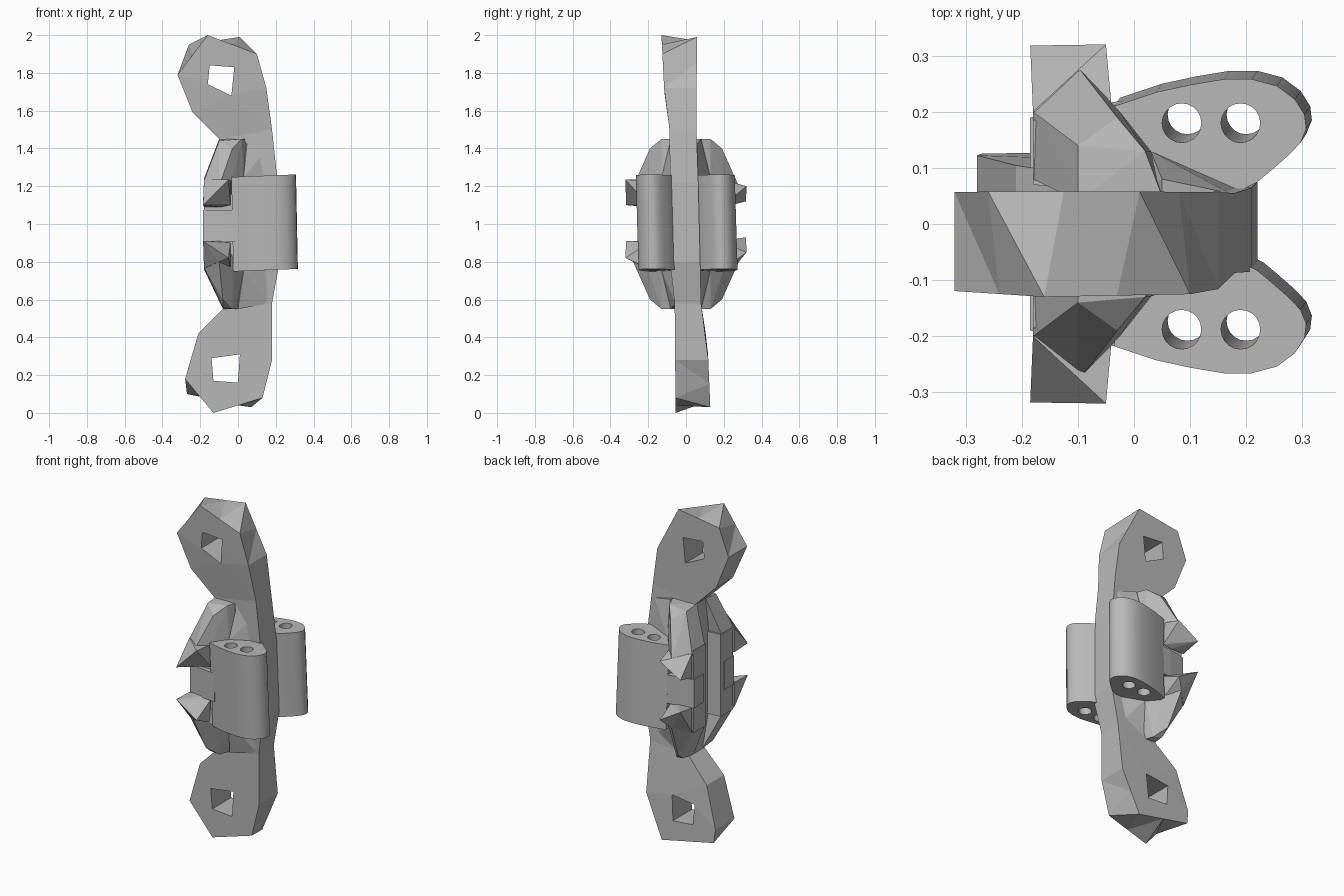
import bpy, bmesh, math
from mathutils import Vector

old = bpy.data.objects.get("Cube")
if old:
    bpy.data.objects.remove(old, do_unlink=True)

grey = bpy.data.materials.new("plain_grey")
grey.use_nodes = True
COLOUR = (0.48, 0.48, 0.48, 1)
grey.diffuse_color = COLOUR
grey.node_tree.nodes["Principled BSDF"].inputs["Base Color"].default_value = COLOUR


def finish(bm, name, smooth=False):
    bmesh.ops.recalc_face_normals(bm, faces=bm.faces)
    mesh = bpy.data.meshes.new(name)
    bm.to_mesh(mesh)
    bm.free()
    mesh.materials.append(grey)
    obj = bpy.data.objects.new(name, mesh)
    bpy.context.collection.objects.link(obj)
    if smooth:
        bpy.ops.object.select_all(action='DESELECT')
        obj.select_set(True)
        bpy.context.view_layer.objects.active = obj
        bpy.ops.object.shade_smooth_by_angle(angle=math.radians(35))
    return obj


def slab(name, loops, place, smooth=False):
    """Fill an outline with holes, extrude it, then place(u, v, side) each vertex."""
    bm = bmesh.new()
    for loop in loops:
        vs = [bm.verts.new((u, v, 0)) for u, v in loop]
        for a, b in zip(vs, vs[1:] + vs[:1]):
            bm.edges.new((a, b))
    bmesh.ops.triangle_fill(bm, edges=bm.edges[:], use_beauty=True, normal=(0, 0, 1))
    ext = bmesh.ops.extrude_face_region(bm, geom=bm.faces[:], use_keep_orig=True)
    for g in ext["geom"]:
        if isinstance(g, bmesh.types.BMVert):
            g.co.z = 1
    for v in bm.verts:
        v.co = Vector(place(*v.co))
    bmesh.ops.triangulate(bm, faces=[f for f in bm.faces if len(f.verts) > 3])
    return finish(bm, name, smooth)


def hull(name, points, sy=1, sz=1):
    """Convex solid, mirrored across y = 0 and z = 1."""
    bm = bmesh.new()
    for x, y, z in points:
        bm.verts.new((x, sy * y, 1 + sz * z))
    res = bmesh.ops.convex_hull(bm, input=bm.verts[:])
    loose = [g for g in res["geom_interior"] if isinstance(g, bmesh.types.BMVert)]
    bmesh.ops.delete(bm, geom=loose, context='VERTS')
    return finish(bm, name)


def lerp(table, z):
    for (a, p), (b, q) in zip(table, table[1:]):
        if z <= b:
            return p + (q - p) * (z - a) / (b - a)
    return table[-1][1]


def circle(cx, cy, r, n=20):
    return [(cx + r * math.cos(i * math.tau / n), cy + r * math.sin(i * math.tau / n))
            for i in range(n)]


# Central arm with an eye at each end; its thickness varies with height
outline = [(-.13, 0), (.07, .03), (.13, .08), (.18, .28), (.18, .58), (.22, .8), (.21, 1.22),
           (.18, 1.5), (.15, 1.72), (.1, 1.9), (.01, 1.99), (-.16, 2), (-.26, 1.95),
           (-.32, 1.79), (-.24, 1.59), (-.1, 1.45), (-.1, 1.22), (-.1, .8), (-.08, .55),
           (-.21, .42), (-.28, .18), (-.27, .1)]
top_eye = [(-.15, 1.84), (-.02, 1.83), (-.035, 1.68), (-.16, 1.74)]
low_eye = [(-.14, .29), (.01, .31), (0, .16), (-.13, .17)]
front_y = [(0, -.055), (.58, -.06), (.8, -.085), (1.22, -.085), (1.45, -.08), (1.7, -.115), (2, -.13)]
back_y = [(0, .13), (.35, .115), (.58, .08), (.8, .075), (1.22, .065), (1.45, .055), (2, .058)]

# Corners of the eyes alternate between the two faces, giving triangular facets
front_corners = [(-.13, 0), (.13, .08), (.1, 1.9), (-.16, 2)]
back_corners = [(.07, .03), (-.27, .1), (.01, 1.99), (-.26, 1.95)]


def place_arm(u, v, s):
    for corner in (front_corners if s else back_corners):
        if math.dist(corner, (u, v)) < 1e-3:
            i = outline.index(corner)
            a, b = outline[i - 1], outline[(i + 1) % len(outline)]
            u, v = (a[0] + b[0]) / 2, (a[1] + b[1]) / 2
            break
    return u, lerp(back_y if s else front_y, v), v


slab("central_arm", [outline, top_eye, low_eye], place_arm)

# Rounded lobes with two bores each, leaning slightly
lobe = [(-.035, .21), (.04, .235), (.1, .248), (.16, .258), (.21, .258), (.255, .246), (.287, .222),
        (.304, .195), (.307, .17), (.297, .145), (.275, .122), (.25, .1), (.22, .075),
        (.17, .05), (.1, .075), (.02, .1), (-.035, .12)]
claw_heights = {(-1, 1): (.1, .235), (-1, -1): (.09, .18), (1, 1): (.12, .2), (1, -1): (.07, .15)}
for side, sy in (("front", -1), ("back", 1)):
    shift = -.008 if sy < 0 else 0
    bores = [circle(x, .18, .035) for x in (.085, .19)]
    slab(side + "_lobe", [lobe, *bores],
         lambda u, v, s: (u + .01 * (1 - s), sy * v + shift + .015 * (1 - s),
                          .75 + .5 * s + .04 * u), True)

    # Strap running from the lobe to the far edge, and the inner block beneath it
    hull(side + "_strap", [(x, y, z) for x, y in ((-.185, .1), (-.185, .19), (-.08, .212),
                                                  (0, .222), (0, .1)) for z in (-.095, .075)], sy)
    hull(side + "_inner_block", [(x, y, z) for x, y in ((-.18, .07), (-.18, .185), (.02, .19), (.02, .05))
                                 for z in (-.245, .245)], sy)

    # Faceted shoulders, their flares towards the lobes, and broad claws
    for level, sz in (("upper", 1), ("lower", -1)):
        near, far = (-.1, .05) if sz > 0 else (-.08, 0)
        hull(f"{side}_{level}_shoulder",
             [(near, .04, .45), (far, .05, .45), (near, .14, .44), (far - .03, .13, .45),
              (far - .08, .19, .4), (-.18, .08, .24), (-.18, .2, .23), (-.1, .28, .2),
              (-.025, .2, .24), (.03, .13, .245), (.05, .06, .245), (-.15, .1, .15), (-.02, .17, .15)],
             sy, sz)
        hull(f"{side}_{level}_flare",
             [(far, .04, .45), (far, .08, .45), (.17, .04, .42), (.17, .055, .42), (.19, .04, .245),
              (.19, .06, .245), (.03, .13, .245), (-.02, .05, .245), (.1, .06, .2)], sy, sz)
        outer, inner = claw_heights[sy, sz]
        hull(f"{side}_{level}_claw",
             [(-.185, .318, outer), (-.05, .32, inner), (-.18, .2, .235), (-.1, .28, .2),
              (-.04, .21, .23), (-.09, .2, .09), (-.04, .2, .1), (-.18, .2, .09)], sy, sz)
